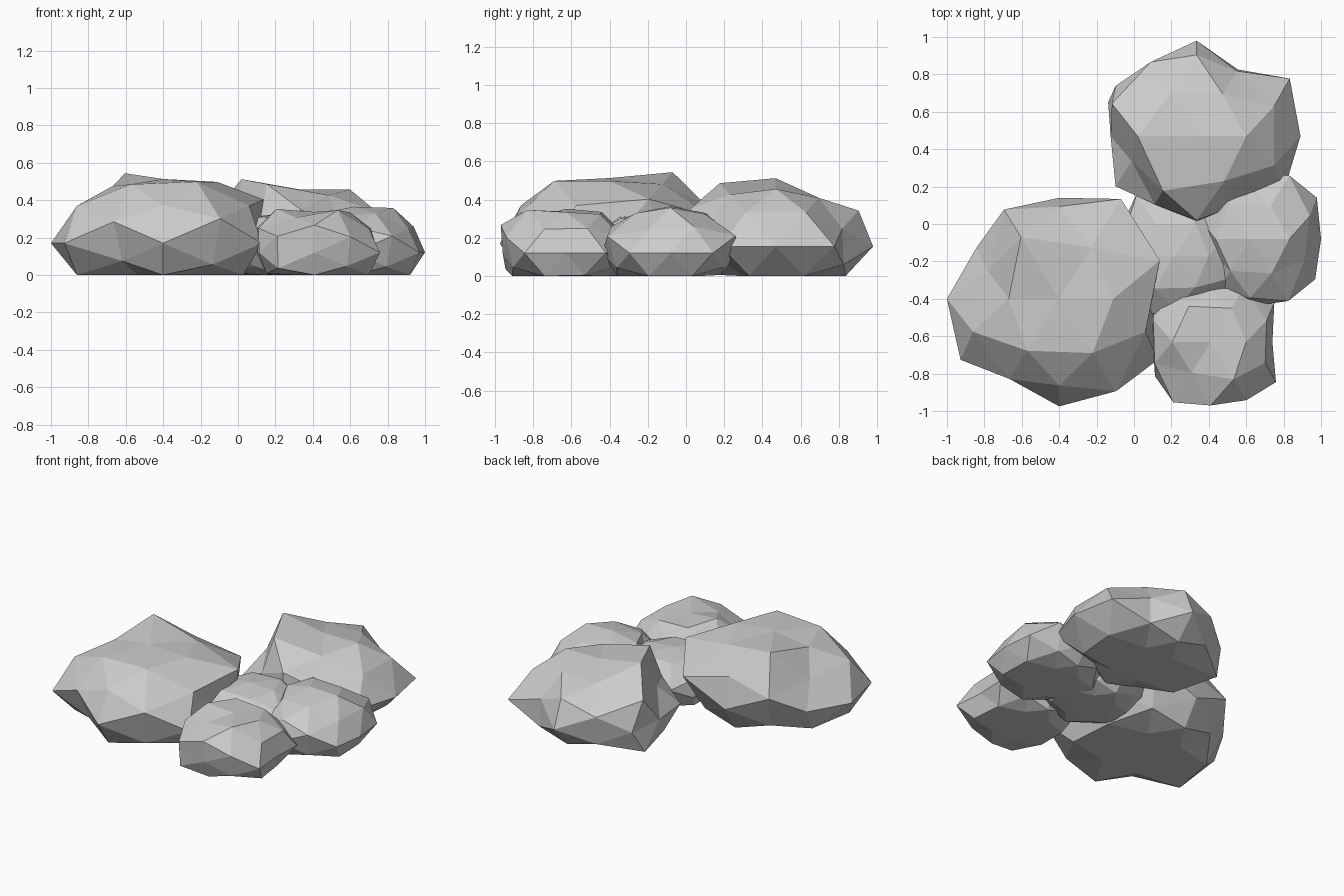
import bpy, bmesh, math
from mathutils import Matrix

FLATTEN = 0.7                       # rocks are squashed vertically
TILT = Matrix.Rotation(-0.5 * math.acos(1 / math.sqrt(5)), 3, 'Y')


def rock(name, centre, under, waist, shoulder, crown, top):
    """Faceted boulder: icosphere whose latitude bands get their own radii
    (each band counter-clockwise from +x), cut flat on the ground."""
    bm = bmesh.new()
    bmesh.ops.create_icosphere(bm, subdivisions=2, radius=1)
    bmesh.ops.rotate(bm, matrix=TILT, verts=bm.verts)

    def turn(v):
        return round(math.atan2(v.co.y, v.co.x), 2) % math.tau

    def band(lo, hi):
        return sorted((v for v in bm.verts if lo < v.co.z <= hi), key=turn)

    pairs = [(v, min(under)) for v in band(-1.1, -0.7)]
    pairs += zip(band(-0.7, -0.1), under)
    pairs += zip(band(-0.1, 0.1), waist)
    pairs += zip(band(0.2, 0.6), shoulder)
    pairs += zip(band(0.7, 0.9), crown)
    pairs += zip(band(0.95, 1.1), [top])

    cx, cy, cz = centre
    for v, r in pairs:
        x, y, z = v.co * r
        v.co = (cx + x, cy + y, max(0.0, cz + z * FLATTEN))
    bmesh.ops.recalc_face_normals(bm, faces=bm.faces)
    mesh = bpy.data.meshes.new(name)
    bm.to_mesh(mesh)
    bm.free()
    bpy.context.collection.objects.link(bpy.data.objects.new(name, mesh))


# Largest boulder, left
rock("large_left_rock", (-0.40, -0.40, 0.17),
     under=[.50, .50, .50, .48, .50, .57, .44, .54, .53, .53],
     waist=[.50, .55, .54, .52, .60, .62, .575, .62],
     shoulder=[.665, .66, .58, .59, .47, .57, .53, .545, .61, .57],
     crown=[.55, .55, .66, .513, .555, .58], top=.49)

# Second boulder, back
rock("back_rock", (0.335, 0.47, 0.155),
     under=[.48, .44, .43, .45, .585, .48, .42, .40, .35, .45],
     waist=[.555, .585, .51, .51, .46, .51, .46, .55],
     shoulder=[.51, .43, .51, .49, .56, .43, .45, .53, .45, .51],
     crown=[.505, .45, .45, .60, .585, .48], top=.43)

# Small rock, right
rock("right_rock", (0.62, -0.08, 0.12),
     under=[.36, .34, .31, .32, .32, .32, .32, .33, .35, .37],
     waist=[.38, .42, .35, .34, .33, .34, .36, .41],
     shoulder=[.395, .42, .33, .35, .33, .25, .33, .37, .41, .36],
     crown=[.40, .36, .37, .35, .34, .37], top=.35)

# Small rock, front
rock("front_rock", (0.41, -0.63, 0.12),
     under=[.33, .32, .32, .32, .32, .32, .39, .33, .34, .36],
     waist=[.33, .40, .30, .36, .31, .35, .33, .41],
     shoulder=[.37, .36, .33, .37, .38, .37, .40, .40, .385, .36],
     crown=[.36, .36, .38, .39, .33, .40], top=.31)

# Filler rock wedged in the middle
rock("middle_rock", (0.22, -0.17, 0.11),
     under=[.30, .30, .30, .30, .28, .28, .28, .28, .28, .30],
     waist=[.34, .33, .35, .33, .30, .31, .32, .34],
     shoulder=[.36, .34, .33, .41, .34, .33, .40, .34, .34, .38],
     crown=[.34, .35, .34, .33, .35, .34], top=.31)
